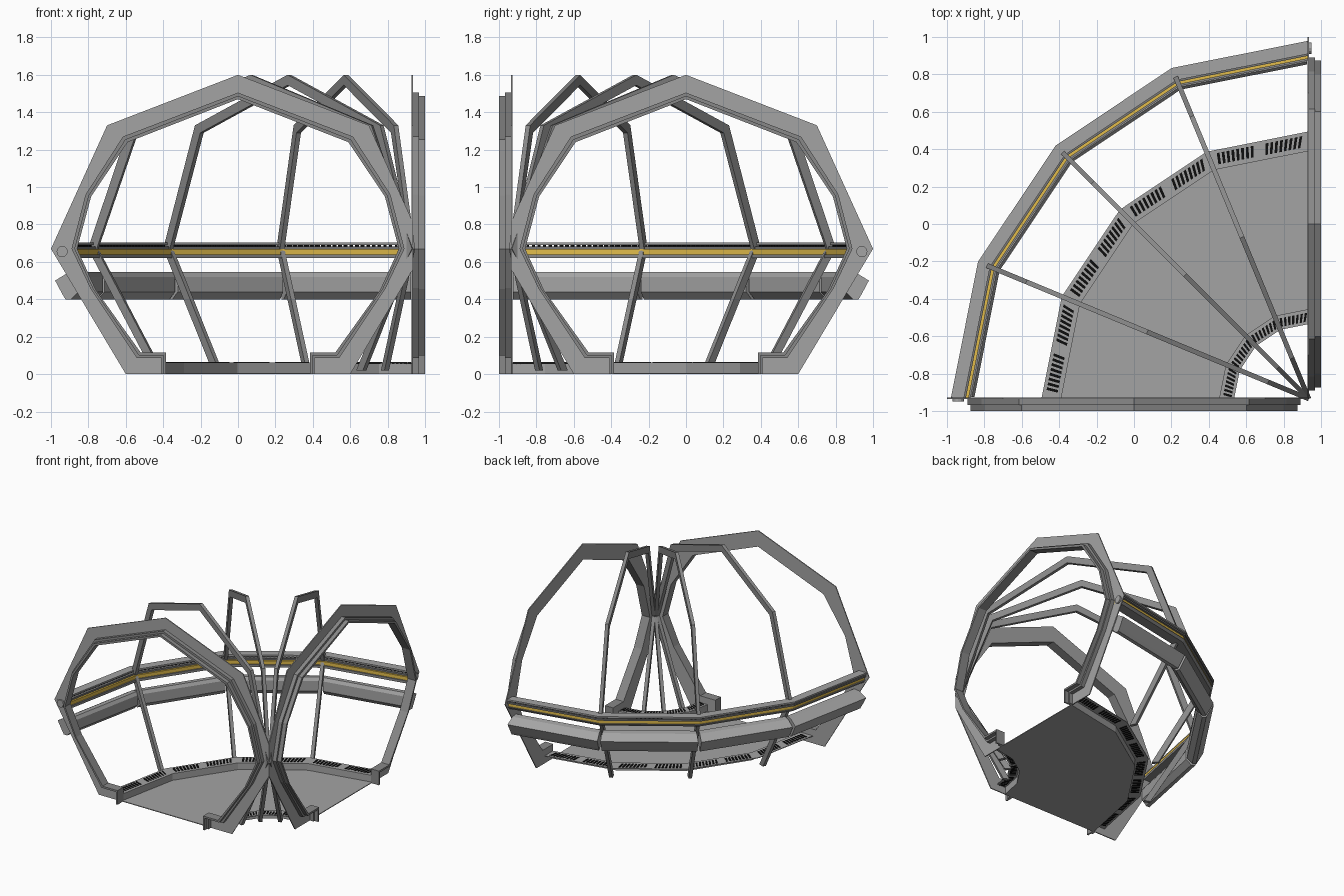
import bpy, bmesh, math

if "Cube" in bpy.data.objects:
    bpy.data.objects.remove(bpy.data.objects["Cube"])

C = 0.935          # pivot of the quarter turn is at (C, -C)
STEP = math.radians(22.5)


def mat(name, r, g, b):
    m = bpy.data.materials.new(name)
    m.diffuse_color = (r, g, b, 1)
    m.use_nodes = True
    m.node_tree.nodes["Principled BSDF"].inputs["Base Color"].default_value = m.diffuse_color
    return m


GREY = mat("light grey", 0.37, 0.37, 0.37)
RIB = mat("mid grey", 0.25, 0.25, 0.25)
DARK = mat("dark grey", 0.18, 0.18, 0.18)
BLACK = mat("black", 0.004, 0.004, 0.004)
GOLD = mat("gold", 0.75, 0.50, 0.07)


def node(r, z, i):
    a = i * STEP
    return (C - r * math.cos(a), -C + r * math.sin(a), z)


def along(r, z, s):
    """Point on the faceted arc; s runs 0..4 over four straight segments."""
    i = min(3, int(s))
    f = s - i
    p, q = node(r, z, i), node(r, z, i + 1)
    return tuple(a + (b - a) * f for a, b in zip(p, q))


def tube(bm, rings, mats=None):
    """Joins closed rings of points and caps both ends."""
    vs = [[bm.verts.new(p) for p in ring] for ring in rings]
    n = len(vs[0])
    for a, b in zip(vs, vs[1:]):
        for k in range(n):
            f = bm.faces.new((a[k], a[(k + 1) % n], b[(k + 1) % n], b[k]))
            if mats:
                f.material_index = mats[k]
    bm.faces.new(vs[0])
    bm.faces.new(vs[-1][::-1])


def finish(bm, name, *mats):
    bmesh.ops.recalc_face_normals(bm, faces=bm.faces)
    me = bpy.data.meshes.new(name)
    bm.to_mesh(me)
    bm.free()
    for m in mats:
        me.materials.append(m)
    ob = bpy.data.objects.new(name, me)
    bpy.context.collection.objects.link(ob)
    return ob


def sweep(name, section, m, spans=((0, 1, 2, 3, 4),)):
    bm = bmesh.new()
    for span in spans:
        tube(bm, [[along(r, z, s) for r, z in section] for s in span])
    return finish(bm, name, m)


def rect(r0, r1, z0, z1):
    return [(r0, z0), (r1, z0), (r1, z1), (r0, z1)]


def frame(name, loops, angle, mats, idx=None):
    """loops: (half profile, offset across the frame); mirrored about the corridor centre."""
    ca, sa = math.cos(angle), math.sin(angle)

    def place(u, z, d):
        r = max(C + u, 0.0)
        return (C - r * ca - d * sa, -C + r * sa - d * ca, z)

    bm = bmesh.new()
    n = len(loops[0][0])
    rings = [[place(p[k][0], p[k][1], d) for p, d in loops] for k in range(n - 1, 0, -1)]
    rings += [[place(-p[k][0], p[k][1], d) for p, d in loops] for k in range(n)]
    tube(bm, rings, idx)
    return finish(bm, name, *mats)


# End frames: flat plate with a stepped lip
plate = [(0, 1.6), (.7, 1.33), (.935, .813), (1.0, .67), (.935, .561), (.63, .05), (.6, 0), (.42, 0)]
lip_out = [(0, 1.505), (.615, 1.27), (.815, .96), (.89, .67), (.79, .46), (.54, .085), (.41, .085), (.41, 0)]
lip_in = [(0, 1.47), (.59, 1.24), (.785, .95), (.86, .67), (.76, .45), (.52, .115), (.385, .115), (.385, 0)]
lip_mid = [((a + c) / 2, (b + d) / 2) for (a, b), (c, d) in zip(lip_out, lip_in)]
for label, ang, sign in (("front", 0, 1), ("side", math.pi / 2, -1)):
    loops = [(plate, 0), (lip_out, 0), (lip_out, .032), (lip_mid, .032),
             (lip_mid, .065), (lip_in, .065), (lip_in, -.008), (plate, -.008)]
    frame(label + "_end_frame", [(p, d * sign) for p, d in loops], ang,
          (GREY, RIB), (0, 1, 1, 1, 1, 1, 0, 0))

# Slim ribs between the segments
rib_out = [(0, 1.6), (.7, 1.33), (.94, .67), (.57, .02)]
rib_in = [(0, 1.545), (.66, 1.29), (.89, .67), (.52, .02)]
for i in (1, 2, 3):
    frame("rib_%d" % i, [(rib_out, -.013), (rib_out, .013), (rib_in, .013), (rib_in, -.013)],
          i * STEP, (RIB,))

# Floor and the raised curbs on both sides
sweep("floor", rect(.477, 1.33, 0, .006), GREY)
sweep("outer_curb", [(1.325, 0), (1.331, 0), (1.331, .056), (1.43, .056), (1.43, .061), (1.325, .061)], GREY)
sweep("inner_curb", [(.48, 0), (.474, 0), (.474, .056), (.40, .056), (.40, .061), (.48, .061)], GREY)


# Vent slots, slanted, in groups per segment
def slots(name, r0, r1, z0, z1, positions, w, slant):
    bm = bmesh.new()
    for seg in range(4):
        for p in positions:
            s = seg + p
            rings = []
            for e in (s - w / 2, s + w / 2):
                rings.append([along(r0, z0, e - slant), along(r1, z0, e + slant),
                              along(r1, z1, e + slant), along(r0, z1, e - slant)])
            tube(bm, rings)
    return finish(bm, name, BLACK)


group = [0.09 + k * 0.048 for k in range(8)]
slots("outer_vents", 1.35, 1.412, .053, .064, group + [1 - p for p in group], .027, .012)
slots("inner_vents", .415, .462, .053, .064, [.12 + k * .127 for k in range(7)], .07, .03)

# Handrail: cap, gap with small posts, bars and gold strip
sweep("rail_cap", rect(1.845, 1.915, .691, .704), GREY)
slots("rail_posts", 1.855, 1.90, .68, .692, [.04 + k * .0418 for k in range(23)], .018, 0)
sweep("rail_upper_bar", rect(1.835, 1.91, .668, .682), DARK)
sweep("rail_gold_strip", rect(1.82, 1.895, .640, .668), GOLD)
sweep("rail_lower_bar", [(1.81, .62), (1.89, .62), (1.905, .64), (1.81, .64)], RIB)

# Padded ducts below the rail, one for each segment
duct = [(1.79, .44), (1.83, .40), (1.86, .40), (1.875, .425), (1.915, .50), (1.85, .54), (1.805, .545), (1.79, .52)]
sweep("side_ducts", duct, GREY, [(i + .015, i + .985) for i in range(4)])

# Round rail ends on the two end plates
for label, loc, rot in (("front", (-.94, -.94, .655), (math.pi / 2, 0, 0)),
                        ("side", (.94, .94, .655), (0, math.pi / 2, 0))):
    bpy.ops.mesh.primitive_cylinder_add(vertices=12, radius=.03, depth=.016, location=loc, rotation=rot)
    ob = bpy.context.object
    ob.name = label + "_rail_end"
    ob.data.materials.append(GREY)
